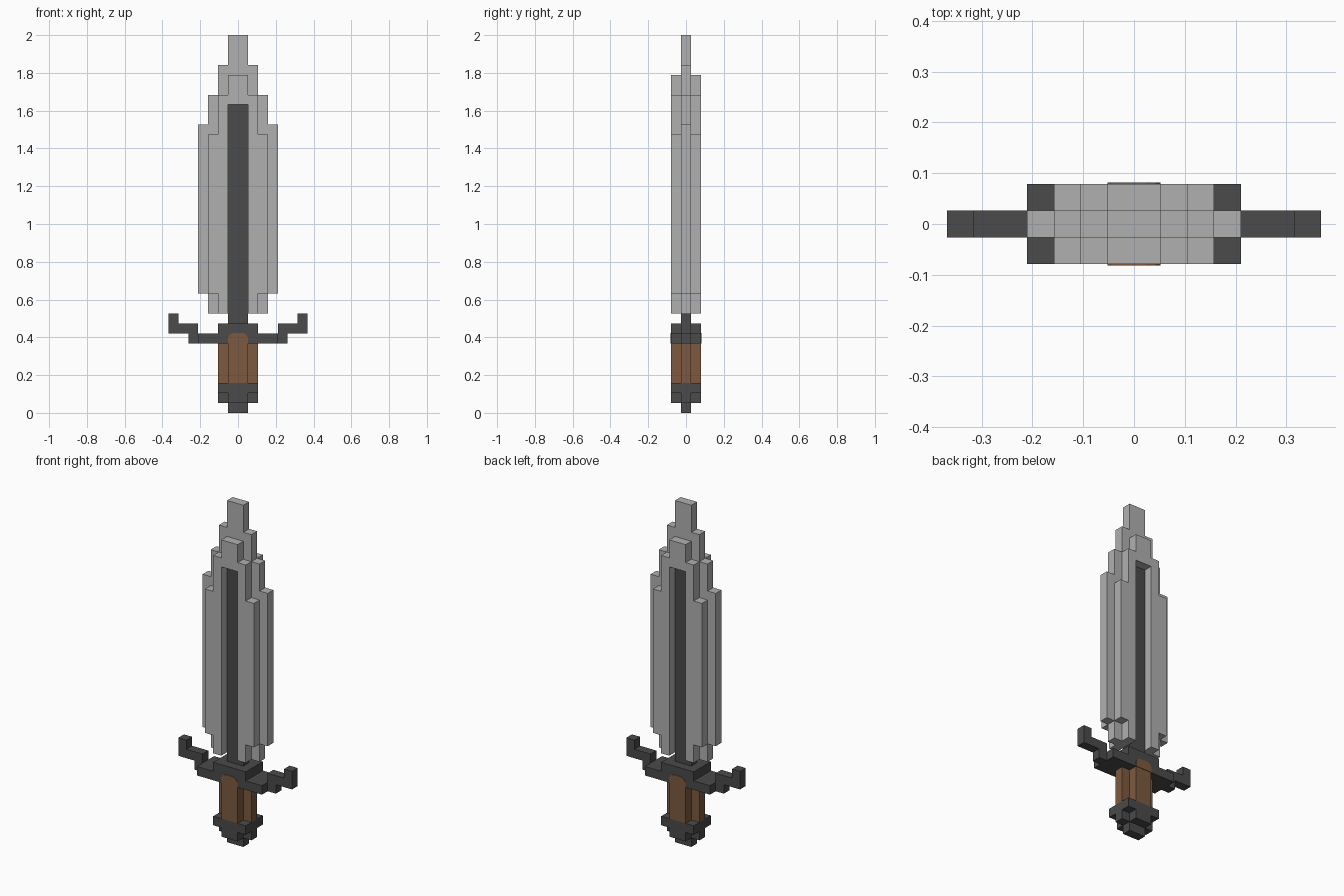
import bpy, bmesh

U = 2 / 38  # one block unit

cube = bpy.data.objects.get("Cube")
if cube:
    bpy.data.objects.remove(cube, do_unlink=True)


def material(name, rgb):
    m = bpy.data.materials.new(name)
    m.use_nodes = True
    m.diffuse_color = (*rgb, 1)
    m.node_tree.nodes["Principled BSDF"].inputs["Base Color"].default_value = (*rgb, 1)
    return m


STEEL = material("light steel", (0.434, 0.434, 0.434))
DARK = material("dark iron", (0.069, 0.069, 0.069))
LEATHER = material("brown leather", (0.205, 0.102, 0.053))


def mirrored(half):
    """Close a right-hand half outline with its mirror image."""
    return half + [(-x, z) for x, z in reversed(half)]


def prism(name, outline, lo, hi, mat, upright=True):
    """Extrude an outline in block units: (x, z) along y, or (x, y) along z."""
    bm = bmesh.new()

    def place(p, d):
        a, b = p
        return (a * U, d * U, b * U) if upright else (a * U, b * U, d * U)

    base = bm.faces.new([bm.verts.new(place(p, lo)) for p in outline])
    step = (0, (hi - lo) * U, 0) if upright else (0, 0, (hi - lo) * U)
    out = bmesh.ops.extrude_face_region(bm, geom=[base], use_keep_orig=True)
    verts = [g for g in out["geom"] if isinstance(g, bmesh.types.BMVert)]
    bmesh.ops.translate(bm, verts=verts, vec=step)
    bmesh.ops.recalc_face_normals(bm, faces=bm.faces)
    me = bpy.data.meshes.new(name)
    bm.to_mesh(me)
    bm.free()
    me.materials.append(mat)
    obj = bpy.data.objects.new(name, me)
    bpy.context.collection.objects.link(obj)
    return obj


# Blade core, slotted for the dark fuller
blade_core = [(1, 31), (1, 10), (3, 10), (3, 12), (4, 12), (4, 29),
              (3, 29), (3, 32), (2, 32), (2, 35), (1, 35), (1, 38)]
prism("blade_core", mirrored(blade_core), -0.5, 0.5, STEEL)
prism("fuller", mirrored([(1, 9), (1, 31)]), -0.5, 0.5, DARK)

# Guard centre and stepped, upturned arms
prism("guard_centre", mirrored([(4, 7), (4, 8), (2, 8), (2, 9)]), -1.5, 1.5, DARK)
arm = [(4, 7), (5, 7), (5, 8), (7, 8), (7, 10), (6, 10), (6, 9), (4, 9)]
for side, s in (("left", 1), ("right", -1)):
    prism(f"guard_arm_{side}", [(s * x, z) for x, z in arm], -0.5, 0.5, DARK)

# Grip with a cross-shaped section
cross = [(1, -1.5), (2, -0.5), (2, 0.5), (1, 1.5)]
cross = [(1, -1.5), (1, -0.5), (2, -0.5), (2, 0.5), (1, 0.5), (1, 1.5)]
prism("grip", mirrored(cross), 3, 7, LEATHER, upright=False)

# Pommel core
prism("pommel_core", mirrored([(1, 0), (1, 1), (2, 1), (2, 3)]), -0.5, 0.5, DARK)

# Outer layers repeated on the front and back
blade_face = [(1, 31), (1, 10), (2, 10), (2, 12), (3, 12), (3, 28),
              (2, 28), (2, 32), (1, 32), (1, 34)]
pommel_face = [(1, 1), (1, 2), (2, 2), (2, 3)]
grip_tab = [(1, 7), (1, 7.6), (0.8, 7.9), (0.45, 8.05)]
for side, s in (("front", -1), ("back", 1)):
    lo, hi = sorted((0.5 * s, 1.5 * s))
    prism(f"blade_{side}", mirrored(blade_face), lo, hi, STEEL)
    prism(f"pommel_{side}", mirrored(pommel_face), lo, hi, DARK)
    # Rounded leather tab lying on the guard
    lo, hi = sorted((1.5 * s, 1.55 * s))
    prism(f"grip_tab_{side}", mirrored(grip_tab), lo, hi, LEATHER)
